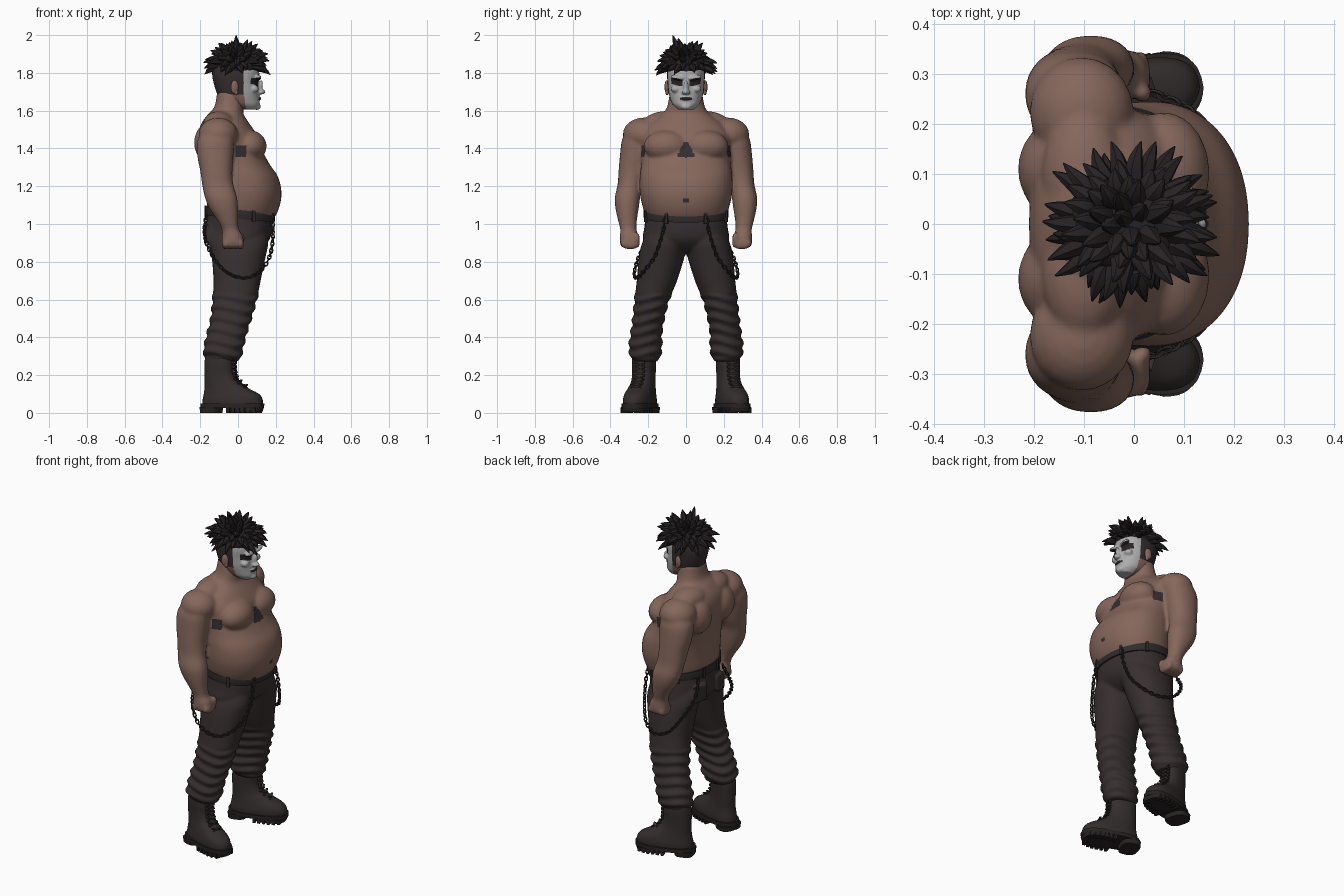
import bpy, bmesh, math, random
from mathutils import Matrix, Vector

if "Cube" in bpy.data.objects:
    bpy.data.objects.remove(bpy.data.objects["Cube"])

random.seed(4)

def material(name, r, g, b):
    m = bpy.data.materials.new(name)
    m.diffuse_color = (r, g, b, 1)
    m.use_nodes = True
    m.node_tree.nodes["Principled BSDF"].inputs["Base Color"].default_value = m.diffuse_color
    return m

SKIN = material("skin", 0.235, 0.135, 0.105)
BODY_HAIR = material("body hair", 0.035, 0.026, 0.027)
CLOTH = material("trouser cloth", 0.040, 0.029, 0.029)
BELT = material("belt leather", 0.030, 0.024, 0.025)
BOOT = material("boot leather", 0.034, 0.026, 0.026)
SOLE = material("rubber sole", 0.022, 0.017, 0.017)
HAIR = material("spiky hair", 0.020, 0.016, 0.017)
FACE = material("white face paint", 0.42, 0.42, 0.42)
PAINT = material("black face paint", 0.022, 0.016, 0.018)
METAL = material("dark chain metal", 0.030, 0.024, 0.023)

def spline(rows, k=5):
    """Catmull-Rom interpolation through rows of numbers."""
    out = []
    for i in range(len(rows) - 1):
        a, b, c, d = rows[max(i - 1, 0)], rows[i], rows[i + 1], rows[min(i + 2, len(rows) - 1)]
        for j in range(k):
            t = j / k
            out.append([0.5 * (2 * q + (r - p) * t + (2 * p - 5 * q + 4 * r - s) * t * t
                        + (3 * q - p - 3 * r + s) * t ** 3) for p, q, r, s in zip(a, b, c, d)])
    return out + [list(rows[-1])]

def skin_rings(bm, rings):
    loops = [[bm.verts.new(p) for p in ring] for ring in rings]
    n = len(loops[0])
    for a, b in zip(loops, loops[1:]):
        for i in range(n):
            bm.faces.new((a[i], a[(i + 1) % n], b[(i + 1) % n], b[i]))
    bm.faces.new(loops[0][::-1])
    bm.faces.new(loops[-1])

def loft(bm, rows, n=36, p=2.2, k=5, wrinkle=None, M=Matrix()):
    """Rows are (z, x back, x front, y centre, y half width)."""
    rings = []
    for z, xb, xf, yc, hw in spline(rows, k):
        ring = []
        for i in range(n):
            t = math.tau * i / n
            c, s = math.cos(t), math.sin(t)
            w = wrinkle(z, t) if wrinkle else 0
            ring.append(M @ Vector(((xb + xf) / 2 + ((xf - xb) / 2 + w) * math.copysign(abs(c) ** (2 / p), c),
                                    yc + (hw + w) * math.copysign(abs(s) ** (2 / p), s), z)))
        rings.append(ring)
    skin_rings(bm, rings)

def ball(bm, c, r, rot=Matrix()):
    bmesh.ops.create_uvsphere(bm, u_segments=20, v_segments=12, radius=1,
                              matrix=Matrix.Translation(c) @ rot @ Matrix.Diagonal((*r, 1)))

def box(bm, c, size, rot=Matrix(), M=Matrix()):
    bmesh.ops.create_cube(bm, size=1, matrix=M @ Matrix.Translation(c) @ rot @ Matrix.Diagonal((*size, 1)))

def mirror_y(bm):
    bmesh.ops.mirror(bm, geom=bm.verts[:] + bm.edges[:] + bm.faces[:], matrix=Matrix(), merge_dist=0.0, axis='Y')

def finish(bm, name, mats, voxel=0, iters=3, rule=None, angle=40):
    bmesh.ops.recalc_face_normals(bm, faces=bm.faces[:])
    me = bpy.data.meshes.new(name)
    bm.to_mesh(me)
    bm.free()
    ob = bpy.data.objects.new(name, me)
    bpy.context.collection.objects.link(ob)
    if voxel:  # fuse the overlapping volumes into one skin
        rm = ob.modifiers.new("fuse", 'REMESH')
        rm.mode, rm.voxel_size = 'VOXEL', voxel
        sm = ob.modifiers.new("soften", 'SMOOTH')
        sm.factor, sm.iterations = 0.5, iters
        dg = bpy.context.evaluated_depsgraph_get()
        me = bpy.data.meshes.new_from_object(ob.evaluated_get(dg))
        ob.modifiers.clear()
        ob.data = me
    me.materials.clear()
    for m in mats:
        me.materials.append(m)
    for f in me.polygons:
        f.use_smooth = True
        f.material_index = rule(f.center) if rule else 0
    me.set_sharp_from_angle(angle=math.radians(angle))
    return ob

# Body: arm, hand and chest on one side, mirrored, then torso
bm = bmesh.new()
loft(bm, [(1.50, -.18, -.03, .245, .07), (1.44, -.215, -.02, .255, .085), (1.36, -.215, -.025, .27, .08),
          (1.28, -.20, -.03, .283, .074), (1.21, -.19, -.025, .298, .064), (1.14, -.175, -.005, .31, .067),
          (1.08, -.15, 0, .312, .061), (1.02, -.11, 0, .31, .05), (.97, -.085, .005, .305, .043),
          (.935, -.085, .026, .30, .050), (.89, -.085, .028, .30, .048), (.872, -.06, .01, .295, .032)])
for i in range(4):
    ball(bm, (-.068 + .028 * i, .295, .895), (.017, .054, .030))
ball(bm, (.018, .262, .925), (.018, .018, .034))                  # thumb
ball(bm, (.06, .103, 1.412), (.092, .122, .085))                  # chest
ball(bm, (-.145, .11, 1.43), (.088, .10, .11))                    # shoulder blade
ball(bm, (-.105, .225, 1.475), (.105, .11, .088))                 # shoulder
ball(bm, (-.10, .10, 1.53), (.085, .13, .068))                    # neck muscle
mirror_y(bm)
loft(bm, [(1.00, -.14, .16, 0, .19), (1.04, -.155, .197, 0, .21), (1.10, -.165, .222, 0, .232),
          (1.17, -.165, .23, 0, .245), (1.25, -.17, .212, 0, .245), (1.32, -.185, .165, 0, .237),
          (1.40, -.205, .125, 0, .235), (1.47, -.21, .10, 0, .235), (1.53, -.195, .062, 0, .195),
          (1.58, -.16, .03, 0, .13), (1.62, -.125, .03, 0, .1), (1.70, -.11, .03, 0, .085)], n=48)

def body_rule(c):
    y = abs(c.y)
    chest = c.x > .07 and 1.352 < c.z < 1.435 and y < .012 + .036 * (1.435 - c.z) / .08
    armpit = abs(c.x - .015) < .028 and abs(c.z - 1.385) < .03 and .17 < y < .27
    navel = c.x > .1 and y < .014 and abs(c.z - 1.125) < .006
    return int(chest or armpit or navel)

finish(bm, "body", [SKIN, BODY_HAIR], .010, 3, body_rule, 60)

# Head with nose, brow, lips and painted face
bm = bmesh.new()
loft(bm, [(1.605, .02, .098, 0, .04), (1.63, -.06, .114, 0, .068), (1.66, -.10, .112, 0, .083),
          (1.70, -.115, .110, 0, .093), (1.75, -.13, .108, 0, .098), (1.80, -.137, .113, 0, .1),
          (1.85, -.125, .10, 0, .09), (1.89, -.08, .06, 0, .06)])
ball(bm, (.108, .045, 1.775), (.016, .038, .013), Matrix.Rotation(.15, 4, 'X'))
ball(bm, (.085, .055, 1.715), (.025, .025, .02))
ball(bm, (.122, .011, 1.697), (.013, .012, .011))
mirror_y(bm)
ball(bm, (.116, 0, 1.718), (.013, .013, .045), Matrix.Rotation(.2, 4, 'Y'))
ball(bm, (.126, 0, 1.700), (.02, .014, .014))
ball(bm, (.108, 0, 1.664), (.016, .032, .011))
ball(bm, (.10, 0, 1.622), (.021, .03, .018))

def head_rule(c):
    y, z = abs(c.y), c.z
    if c.x > .03 + .12 * max(0, 1.70 - z) - .1 * max(0, z - 1.78) and z < 1.86:
        eye = .018 < y < .078 and abs(z - 1.752 - .22 * (y - .045)) < .017 - .12 * abs(y - .045) + .003
        lips = y < .031 and abs(z - 1.664) < .009 - .1 * y
        return 2 if eye or lips else 1
    return 3 if z > 1.685 else 0

finish(bm, "head", [SKIN, FACE, PAINT, BODY_HAIR], .0055, 2, head_rule, 60)

# Ears
bm = bmesh.new()
ball(bm, (-.018, .102, 1.725), (.021, .011, .036), Matrix.Rotation(-.25, 4, 'Z'))
ball(bm, (-.012, .100, 1.698), (.012, .009, .016))
mirror_y(bm)
finish(bm, "ears", [SKIN])

# Hair: a cap with curved pointed locks
bm = bmesh.new()
ball(bm, (-.008, 0, 1.835), (.128, .104, .085))
COUNT = 84
for i in range(COUNT):
    h = 1 - 1.10 * (i + .2) / COUNT
    a = i * 2.39996 + random.uniform(-.15, .15)
    r = math.sqrt(max(0, 1 - h * h))
    d = Vector((r * math.cos(a), r * math.sin(a), h))
    reach = random.uniform(.84, 1.06) if i else 1.0
    base = Vector((-.008 + d.x * .09, d.y * .075, 1.835 + d.z * .06))
    tip = Vector((-.006 + d.x * .192 * reach, d.y * .167 * reach, 1.83 + d.z * .152 * reach - .03 * r ** 3))
    if i == 0:
        tip = Vector((-.01, .01 - .08, 2.0))
        base = Vector((-.01, -.03, 1.88))
    mid = (base + tip) / 2 + Vector((0, 0, .022 * r)) + Vector((-d.y, d.x, 0)) * random.uniform(-.015, .015)
    ax = (tip - base).normalized()
    u = ax.orthogonal().normalized()
    v = ax.cross(u)
    rings = []
    for t, w in ((0, .019), (.35, .021), (.7, .013), (.9, .006), (1, .0015)):
        p = base * (1 - t) ** 2 + mid * 2 * t * (1 - t) + tip * t * t
        rings.append([p + (u * math.cos(q * math.tau / 6) + v * math.sin(q * math.tau / 6)) * w for q in range(6)])
    skin_rings(bm, rings)
finish(bm, "hair", [HAIR], angle=35)

# Trousers with wrinkled lower legs
def folds(z, t):
    return .007 * math.sin(z * 105 + 1.6 * math.sin(2 * t)) if .29 < z < .62 else 0

bm = bmesh.new()
loft(bm, [(.97, -.15, .15, .10, .10), (.9, -.155, .16, .114, .118), (.83, -.14, .147, .128, .121),
          (.7, -.13, .12, .154, .107), (.6, -.135, .10, .18, .092), (.5, -.145, .072, .198, .084),
          (.42, -.165, .047, .21, .083), (.34, -.182, .027, .215, .088), (.30, -.178, .017, .215, .078),
          (.272, -.165, 0, .213, .062)], k=10, wrinkle=folds)
box(bm, (-.168, .10, .95), (.012, .095, .10), Matrix.Rotation(-.2, 4, 'Z'))   # back pocket
mirror_y(bm)
loft(bm, [(1.06, -.162, .182, 0, .213), (.98, -.17, .182, 0, .221), (.92, -.162, .168, 0, .228),
          (.875, -.13, .13, 0, .19), (.85, -.09, .09, 0, .09)])
finish(bm, "trousers", [CLOTH], .009, 2, None, 60)

# Belt with loops, lower at the front
bm = bmesh.new()
loft(bm, [(1.028, -.172, .194, 0, .222), (1.05, -.174, .197, 0, .226), (1.075, -.172, .196, 0, .225)], k=2, n=48)
for a in (25, 70, 120, 165, 195, 240, 290, 335):
    t = math.radians(a)
    c, s = math.cos(t), math.sin(t)
    box(bm, (.012 + .186 * math.copysign(abs(c) ** .91, c), .226 * math.copysign(abs(s) ** .91, s), 1.05),
        (.014, .018, .06), Matrix.Rotation(t, 4, 'Z'))
for v in bm.verts:
    v.co.z -= .1 * v.co.x
finish(bm, "belt", [BELT])

# Boots, turned outward
TURN = Matrix.Translation((-.10, .222, 0)) @ Matrix.Rotation(math.radians(17), 4, 'Z') @ Matrix.Translation((.10, 0, 0))
bm = bmesh.new()
loft(bm, [(.035, -.19, .138, 0, .072), (.07, -.188, .138, 0, .074), (.10, -.182, .118, 0, .07),
          (.13, -.178, .06, 0, .064), (.165, -.178, .005, 0, .059), (.21, -.178, -.018, 0, .058),
          (.26, -.178, -.02, 0, .06), (.31, -.172, -.025, 0, .058)], M=TURN, p=2.4)
for i in range(7):  # laces
    z, x = .14 + .023 * i, (.044, .014, -.004, -.012, -.015, -.016, -.016)[i]
    for s in (1, -1):
        box(bm, (x, 0, z), (.012, .062, .007), Matrix.Rotation(.3 * s, 4, 'X'), TURN)
mirror_y(bm)
finish(bm, "boots", [BOOT])

# Soles: welt, heel, forefoot and tread lugs
bm = bmesh.new()
loft(bm, [(.026, -.2, .145, 0, .079), (.05, -.2, .146, 0, .08)], M=TURN, p=2.6, k=1)
loft(bm, [(0, -.198, -.09, 0, .066), (.03, -.2, -.085, 0, .07)], M=TURN, p=3, k=1)
loft(bm, [(.006, -.05, .135, 0, .07), (.03, -.055, .143, 0, .075)], M=TURN, p=2.6, k=1)
for i in range(6):
    x = -.03 + .028 * i
    w = .078 * math.sqrt(1 - max(0, (x - .04) / .11) ** 2)
    for s in (1, -1):
        box(bm, (x, s * (w - .018), .014), (.016, .036, .028), M=TURN)
mirror_y(bm)
finish(bm, "boot_soles", [SOLE], angle=30)

# Chains hanging from the belt on both hips
path = [Vector(p) for p in spline([(.178, .11, 1.035), (.186, .125, .95), (.168, .165, .83), (.115, .225, .748),
        (.03, .264, .714), (-.07, .272, .752), (-.145, .238, .85), (-.178, .165, .95), (-.168, .12, 1.04)], 20)]
bm = bmesh.new()
last, count = None, 0
for p, q in zip(path, path[1:]):
    if last and (p - last).length < .018:
        continue
    last, count = p, count + 1
    R = (q - p).to_track_quat('X', 'Z').to_matrix().to_4x4()
    M = Matrix.Translation(p) @ R @ Matrix.Rotation(math.pi / 4 + math.pi / 2 * (count % 2), 4, 'X')
    grid = [[bm.verts.new(M @ Vector(((.012 + .004 * math.cos(b)) * math.cos(a) * 1.15,
             (.0085 + .004 * math.cos(b)) * math.sin(a), .004 * math.sin(b))))
             for b in (math.tau * j / 5 for j in range(5))] for a in (math.tau * i / 10 for i in range(10))]
    for i in range(10):
        for j in range(5):
            bm.faces.new((grid[i][j], grid[(i + 1) % 10][j], grid[(i + 1) % 10][(j + 1) % 5], grid[i][(j + 1) % 5]))
mirror_y(bm)
finish(bm, "hip_chains", [METAL])
